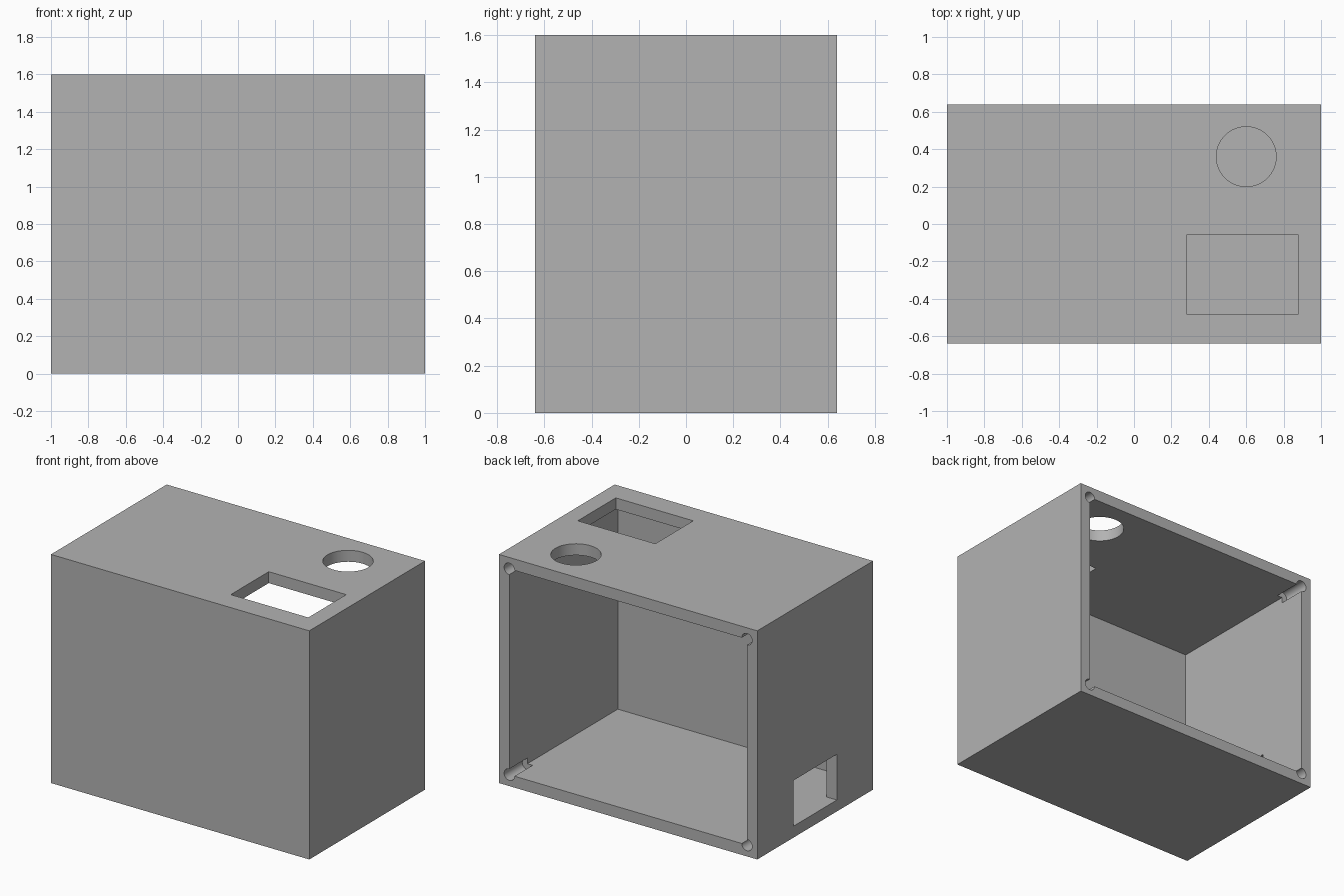
import bpy
from mathutils import Vector

default = bpy.data.objects.get("Cube")
if default:
    bpy.data.objects.remove(default, do_unlink=True)

W, D, H = 1.0, 0.64, 1.6   # half width, half depth, height
T = 0.08                   # wall thickness
OVER = 0.1                 # cutter overshoot

grey = bpy.data.materials.new("plain grey")
grey.use_nodes = True
grey.diffuse_color = (0.45, 0.45, 0.45, 1)
grey.node_tree.nodes["Principled BSDF"].inputs["Base Color"].default_value = grey.diffuse_color


def box(name, low, high):
    low, high = Vector(low), Vector(high)
    bpy.ops.mesh.primitive_cube_add(size=1, location=(low + high) / 2)
    ob = bpy.context.object
    ob.name = name
    ob.scale = high - low
    bpy.ops.object.transform_apply(location=True, rotation=True, scale=True)
    ob.data.materials.append(grey)
    return ob


def rod(name, radius, length, centre, rotation=(0, 0, 0), sides=64):
    bpy.ops.mesh.primitive_cylinder_add(vertices=sides, radius=radius, depth=length,
                                        location=centre, rotation=rotation)
    ob = bpy.context.object
    ob.name = name
    bpy.ops.object.transform_apply(location=True, rotation=True, scale=True)
    ob.data.materials.append(grey)
    return ob


def cut(target, cutter):
    cutter.hide_render = True
    mod = target.modifiers.new(cutter.name, 'BOOLEAN')
    mod.operation = 'DIFFERENCE'
    mod.solver = 'EXACT'
    mod.object = cutter
    bpy.context.view_layer.objects.active = target
    bpy.ops.object.modifier_apply(modifier=mod.name)
    bpy.data.objects.remove(cutter, do_unlink=True)


# Box shell, open at the back
shell = box("enclosure_shell", (-W, -D, 0), (W, D, H))
cut(shell, box("cavity", (T - W, T - D, T), (W - T, D + OVER, H - T)))

# Openings in the top panel
cut(shell, box("top_window", (0.28, -0.48, H - T - OVER), (0.88, -0.06, H + OVER)))
cut(shell, rod("top_round_hole", 0.16, 0.4, (0.6, 0.36, H)))

# Side opening, level with the inner floor
cut(shell, box("side_window", (-W - OVER, -0.24, T), (T - W + OVER, 0.24, 0.4)))

# Screw holes running in from the back along the four inner corners
hole_depth = 0.2
for x in (T - W, W - T):
    for z in (T, H - T):
        centre = (x, D + (OVER - hole_depth) / 2, z)
        cut(shell, rod("screw_hole", 0.04, hole_depth + OVER, centre, (1.570796, 0, 0), 32))

# Smooth round walls, sharp corners
bpy.ops.object.select_all(action='DESELECT')
shell.select_set(True)
bpy.context.view_layer.objects.active = shell
bpy.ops.object.shade_smooth_by_angle(angle=0.52)
